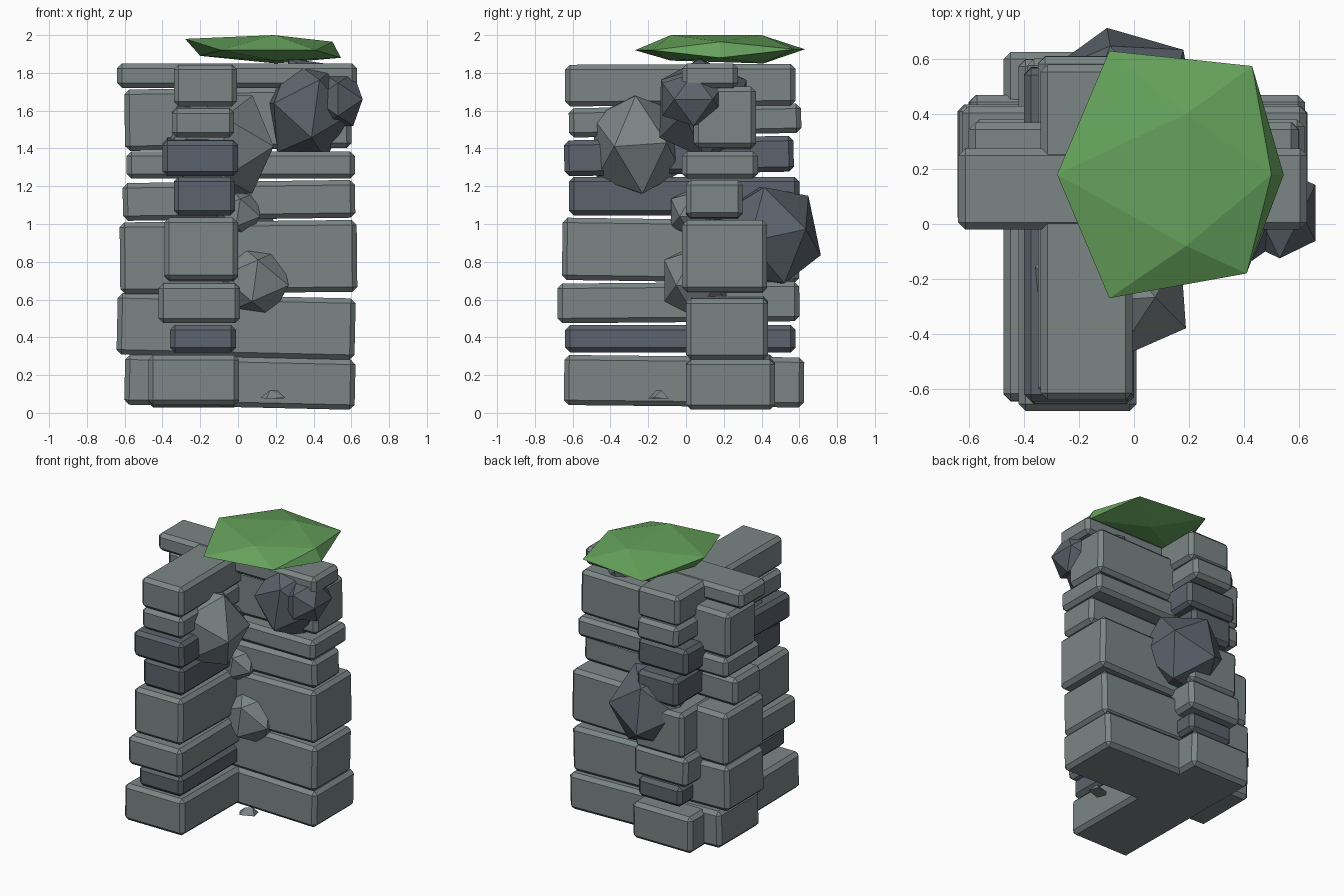
import bpy, bmesh, math
from mathutils import Vector, Euler

if "Cube" in bpy.data.objects:
    bpy.data.objects.remove(bpy.data.objects["Cube"])


def material(name, rgb):
    m = bpy.data.materials.new(name)
    m.diffuse_color = (*rgb, 1)
    m.use_nodes = True
    m.node_tree.nodes["Principled BSDF"].inputs["Base Color"].default_value = m.diffuse_color
    return m


STONE = material("grey stone", (0.20, 0.235, 0.235))
DARK = material("dark slate", (0.105, 0.125, 0.15))
LEAF = material("leaf green", (0.13, 0.36, 0.105))


def finish(name, bm, mat):
    bmesh.ops.recalc_face_normals(bm, faces=bm.faces)
    me = bpy.data.meshes.new(name)
    bm.to_mesh(me)
    bm.free()
    me.materials.append(mat)
    ob = bpy.data.objects.new(name, me)
    bpy.context.collection.objects.link(ob)
    return ob


def block(name, x, y, z, mat=STONE, tilt_x=0, tilt_y=0, turn=0):
    """Chamfered stone block given by its ranges and small tilts in degrees."""
    bm = bmesh.new()
    bmesh.ops.create_cube(bm, size=1)
    for v in bm.verts:
        v.co = [v.co[i] * (r[1] - r[0]) for i, r in enumerate((x, y, z))]
    ob = finish(name, bm, mat)
    ob.location = [sum(r) / 2 for r in (x, y, z)]
    ob.rotation_euler = [math.radians(a) for a in (tilt_x, tilt_y, turn)]
    bev = ob.modifiers.new("chamfer", 'BEVEL')
    bev.width, bev.segments = 0.026, 1


def hull(name, points, mat):
    bm = bmesh.new()
    for p in points:
        bm.verts.new(p)
    bmesh.ops.convex_hull(bm, input=bm.verts)
    finish(name, bm, mat)


def rock(name, centre, half, mat=STONE, rot=(0, 0, 0)):
    """Twenty-sided stone with the given half sizes."""
    k = 2 / (1 + math.sqrt(5))
    pts = []
    for a in (-1, 1):
        for b in (-k, k):
            pts += [(a, b, 0), (b, 0, a), (0, a, b)]
    e = Euler([math.radians(r) for r in rot])
    c = Vector(centre)
    pts = [c + e.to_matrix() @ Vector([p[i] * half[i] for i in range(3)]) for p in pts]
    hull(name, pts, mat)


# Courses of the wall running left to right: x, y, z ranges, tilt
cross_courses = [
    ((-0.60, 0.62), (0.00, 0.47), (0.03, 0.295), 1.3),
    ((-0.64, 0.62), (0.00, 0.435), (0.295, 0.62), 1.3),
    ((-0.625, 0.63), (-0.02, 0.43), (0.635, 1.015), -0.6),
    ((-0.61, 0.62), (0.00, 0.30), (1.025, 1.225), -0.8),
    ((-0.59, 0.62), (-0.02, 0.38), (1.24, 1.385), 0),
    ((-0.60, 0.60), (0.04, 0.37), (1.395, 1.72), -0.8),
    ((-0.64, 0.63), (-0.02, 0.275), (1.72, 1.85), 0),
]
for i, (x, y, z, t) in enumerate(cross_courses, 1):
    block(f"cross_wall_block_{i}", x, y, z, tilt_y=t)

# Courses of the wall running front to back
long_courses = [
    ((-0.475, 0.005), (-0.645, 0.625), (0.035, 0.30), STONE, -0.6),
    ((-0.36, -0.01), (-0.64, 0.58), (0.32, 0.465), DARK, 0),
    ((-0.42, 0.01), (-0.68, 0.60), (0.48, 0.69), STONE, 0.5),
    ((-0.39, 0.00), (-0.655, 0.60), (0.695, 1.025), STONE, -0.8),
    ((-0.34, -0.015), (-0.62, 0.60), (1.045, 1.25), DARK, 0),
    ((-0.40, 0.00), (-0.645, 0.57), (1.265, 1.455), DARK, 1.2),
    ((-0.35, -0.02), (-0.62, 0.61), (1.47, 1.625), STONE, 1.2),
    ((-0.34, -0.005), (-0.64, 0.58), (1.625, 1.845), STONE, 0.2),
]
for i, (x, y, z, m, t) in enumerate(long_courses, 1):
    block(f"long_wall_block_{i}", x, y, z, m, tilt_x=t)

# Faceted stones bulging out of the walls
rock("upper_front_stone", (-0.09, -0.26, 1.42), (0.27, 0.225, 0.26), STONE, (4, 0, 4))
rock("lower_front_stone", (0.09, 0.05, 0.70), (0.18, 0.165, 0.18), STONE, (0, 8, 0))
rock("corner_stone", (0.00, 0.04, 1.06), (0.12, 0.12, 0.12), STONE, (0, 10, 0))
rock("top_front_stone", (0.37, 0.09, 1.61), (0.21, 0.23, 0.25), DARK, (0, 8, 10))
rock("right_end_stone", (0.53, 0.04, 1.66), (0.13, 0.165, 0.14), DARK, (0, 0, 0))
rock("back_stone", (-0.05, 0.44, 0.94), (0.26, 0.25, 0.26), DARK, (12, 0, 10))

# Tiny pebble near the ground
hull("pebble", [(0.12, -0.15, 0.08), (0.15, -0.20, 0.075), (0.25, -0.17, 0.08),
                (0.23, -0.09, 0.075), (0.15, -0.10, 0.075), (0.17, -0.16, 0.12),
                (0.21, -0.13, 0.12)], STONE)

# Flat leaf tuft on top: waist corners, paired end corners, upper and lower ridge
hull("leaf_tuft", [(-0.09, 0.63, 1.925), (0.43, 0.575, 1.925),
                   (0.41, -0.18, 1.92), (-0.09, -0.27, 1.92),
                   (-0.28, 0.18, 1.98), (-0.20, 0.18, 1.89),
                   (0.50, 0.18, 1.965), (0.545, 0.18, 1.88),
                   (0.19, -0.08, 2.0), (0.19, 0.40, 2.0),
                   (0.20, -0.08, 1.865), (0.20, 0.41, 1.85)], LEAF)
